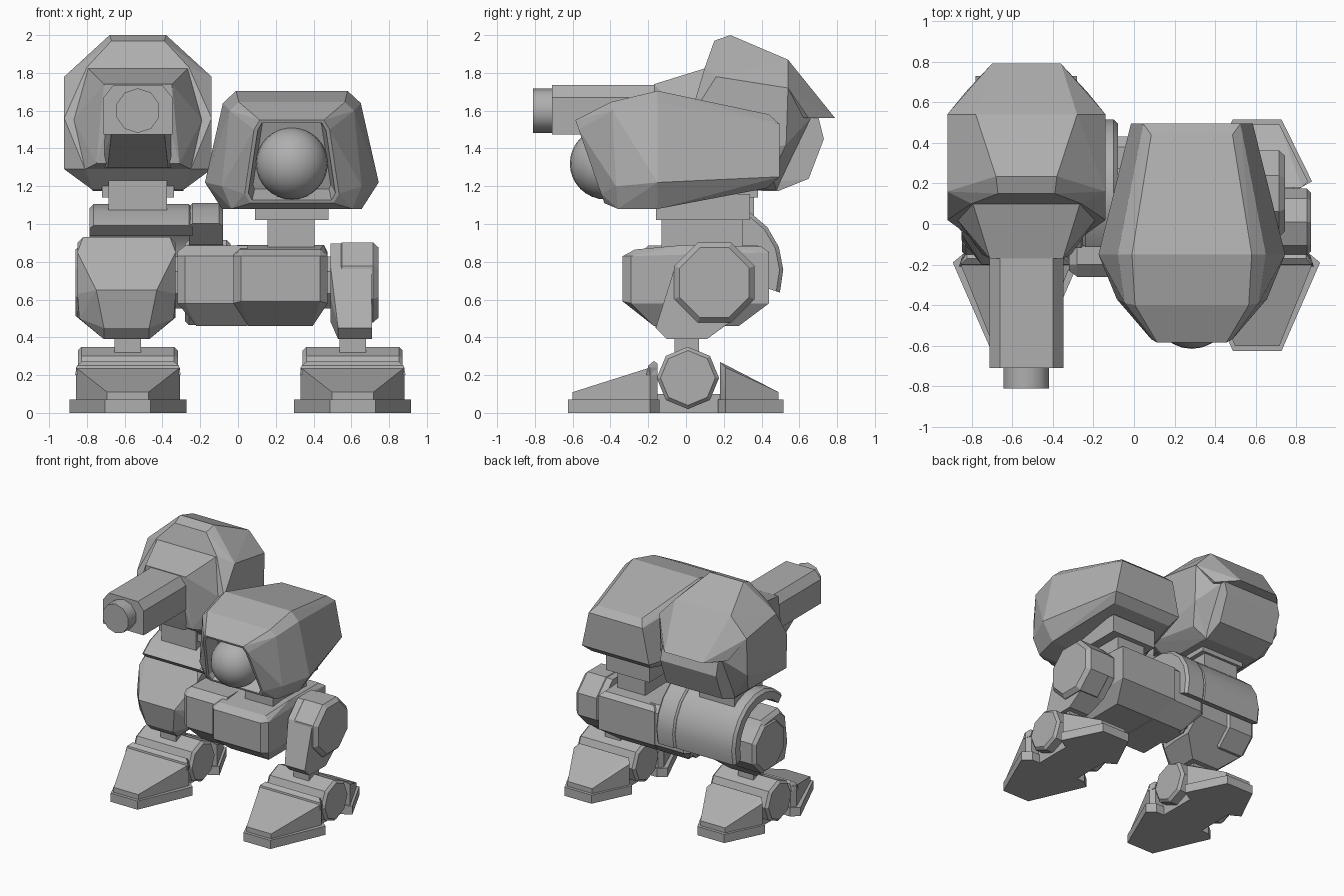
import bpy, bmesh, math
from mathutils import Vector

grey = bpy.data.materials.new("armour grey")
grey.diffuse_color = (0.43, 0.43, 0.43, 1)


def finish(name, bm):
    bmesh.ops.recalc_face_normals(bm, faces=bm.faces[:])
    me = bpy.data.meshes.new(name)
    bm.to_mesh(me)
    bm.free()
    ob = bpy.data.objects.new(name, me)
    me.materials.append(grey)
    bpy.context.collection.objects.link(ob)
    return ob


def smooth(ob, deg):
    bpy.ops.object.select_all(action='DESELECT')
    ob.select_set(True)
    bpy.context.view_layer.objects.active = ob
    bpy.ops.object.shade_smooth_by_angle(angle=math.radians(deg))


def hull_bm(pts):
    bm = bmesh.new()
    for p in pts:
        bm.verts.new(p)
    bmesh.ops.convex_hull(bm, input=bm.verts[:])
    bmesh.ops.delete(bm, geom=[v for v in bm.verts if not v.link_faces], context='VERTS')
    bmesh.ops.dissolve_limit(bm, angle_limit=math.radians(2), verts=bm.verts[:], edges=bm.edges[:])
    return bm


def hull(name, pts):
    return finish(name, hull_bm(pts))


def sym(cx, pts):
    """Mirror (half width, y, z) points about x = cx."""
    return [(cx + s * h, y, z) for h, y, z in pts for s in (-1, 1)]


def ring(x, y, z, r, n=8, phase=0.5):
    a = [2 * math.pi * (i + phase) / n for i in range(n)]
    return [(x, y + r * math.cos(t), z + r * math.sin(t)) for t in a]


def drum(name, x0, x1, y, z, r, ch, n=8, phase=0.5):
    """Chamfered prism along x."""
    hull(name, ring(x0, y, z, r - ch, n, phase) + ring(x0 + ch, y, z, r, n, phase)
         + ring(x1 - ch, y, z, r, n, phase) + ring(x1, y, z, r - ch, n, phase))


def box(name, cx, h, y0, y1, z0, z1):
    hull(name, sym(cx, [(h, y, z) for y in (y0, y1) for z in (z0, z1)]))


# feet: soles, toe wedges, heel wedges, ankle drums
for side, cx in (("left", -0.583), ("right", 0.607)):
    hull(side + "_toe_sole", sym(cx, [(h, y, z) for z in (0, 0.07) for h, y in
                                      ((0.12, -0.625), (0.31, -0.19), (0.25, -0.14))]))
    hull(side + "_toe", sym(cx, [(0.11, -0.6, 0.07), (0.11, -0.6, 0.11), (0.275, -0.19, 0.07),
                                 (0.275, -0.19, 0.24), (0.25, -0.15, 0.24), (0.25, -0.15, 0.07)]))
    hull(side + "_toe_collar", sym(cx, [(0.28, -0.21, 0.2), (0.27, -0.2, 0.25), (0.24, -0.17, 0.275),
                                        (0.26, -0.15, 0.2), (0.24, -0.15, 0.26)]))
    hull(side + "_heel_sole", sym(cx, [(h, y, z) for z in (0, 0.07) for h, y in
                                       ((0.12, 0.515), (0.27, 0.21), (0.2, 0.17))]))
    hull(side + "_heel", sym(cx, [(0.11, 0.49, 0.07), (0.11, 0.49, 0.11), (0.25, 0.21, 0.07),
                                  (0.25, 0.21, 0.24), (0.22, 0.18, 0.27), (0.2, 0.18, 0.07)]))
    box(side + "_foot_bridge", cx, 0.18, -0.17, 0.2, 0, 0.1)
    drum(side + "_ankle_drum", cx - 0.265, cx + 0.265, 0.01, 0.185, 0.165, 0.02, 8, 0)
    box(side + "_ankle_post", cx, 0.07, -0.06, 0.07, 0.3, 0.45)

# legs: hip drum blended into a tapering shin
hull("left_leg", sym(-0.59, [(0.23, 0.0, 0.93), (0.23, 0.22, 0.91), (0.26, 0.02, 0.9), (0.26, -0.05, 0.85),
                             (0.26, -0.08, 0.63), (0.16, -0.2, 0.65), (0.12, -0.16, 0.45),
                             (0.12, -0.1, 0.39), (0.12, 0.11, 0.39), (0.25, -0.06, 0.5)])
     + ring(-0.85, 0.15, 0.69, 0.2) + ring(-0.33, 0.15, 0.69, 0.2))
hull("right_leg", sym(0.62, [(0.09, -0.16, 0.45), (0.09, -0.1, 0.39), (0.09, 0.11, 0.39)])
     + ring(0.49, 0.15, 0.69, 0.225) + ring(0.705, 0.15, 0.69, 0.225))
drum("left_hip_cap", -0.86, -0.6, 0.15, 0.69, 0.215, 0.025)
drum("right_hip_cap", 0.52, 0.745, 0.15, 0.69, 0.23, 0.03)
drum("hip_axle", -0.4, 0.55, 0.15, 0.69, 0.15, 0.01)

# torso: deep right block and a set-back left block with a collar
hull("torso_front_block", sym(0.225, [
    (0.25, -0.29, 0.58), (0.25, -0.29, 0.83), (0.21, -0.335, 0.59), (0.21, -0.335, 0.83),
    (0.21, -0.27, 0.865), (0.23, 0, 0.89), (0.22, 0.4, 0.88), (0.25, 0.44, 0.85),
    (0.25, 0.44, 0.58), (0.17, 0.28, 0.46), (0.17, -0.17, 0.46)]))
hull("torso_left_block", [(x, y, z) for x, e in ((-0.32, 0.03), (-0.28, 0), (0.05, 0)) for y, z in
     ((-0.26 + e, 0.58), (-0.26 + e, 0.83), (-0.2, 0.885 - e), (0.38, 0.885 - e), (0.43 - e, 0.84),
      (0.43 - e, 0.58))] + [(x, y, 0.46) for x in (-0.22, 0.05) for y in (-0.15, 0.28)])
drum("torso_collar", -0.28, -0.04, 0.15, 0.69, 0.243, 0.02)


def shell(name, x0, x1, y, z, r0, r1, a0, a1, n):
    """Curved plate swept about the x axis."""
    bm = bmesh.new()
    rows = []
    for i in range(n + 1):
        t = math.radians(a0 + (a1 - a0) * i / n)
        rows.append([bm.verts.new((x, y + r * math.cos(t), z + r * math.sin(t)))
                     for x, r in ((x0, r0), (x0, r1 - 0.02), (x0 + 0.02, r1),
                                  (x1 - 0.02, r1), (x1, r1 - 0.02), (x1, r0))])
    for a, b in zip(rows, rows[1:]):
        for k in range(6):
            bm.faces.new((a[k], a[(k + 1) % 6], b[(k + 1) % 6], b[k]))
    bm.faces.new(rows[0])
    bm.faces.new(rows[-1])
    smooth(finish(name, bm), 25)


# curved guard over the back and top of the left hip
shell("hip_guard", -0.785, -0.24, 0.15, 0.75, 0.28, 0.36, -18, 138, 8)
shell("hip_guard_band", -0.26, -0.08, 0.15, 0.75, 0.2, 0.365, -18, 136, 8)

# right turret head with a recessed front opening and a ball
HX = 0.285
bm = hull_bm(sym(HX, [
    (0.2, 0.44, 1.58), (0.24, 0.495, 1.53), (0.3, 0.495, 1.25), (0.26, 0.43, 1.19),
    (0.295, -0.15, 1.705), (0.365, -0.15, 1.64), (0.46, -0.15, 1.22), (0.37, -0.15, 1.08),
    (0.28, -0.4, 1.645), (0.33, -0.39, 1.6), (0.37, -0.37, 1.2), (0.32, -0.36, 1.08),
    (0.17, -0.585, 1.55), (0.2, -0.568, 1.5), (0.25, -0.45, 1.16), (0.22, -0.432, 1.11)]))
bmesh.ops.recalc_face_normals(bm, faces=bm.faces[:])
front = [f for f in bm.faces if f.normal.y < -0.85 and abs(f.calc_center_median().x - HX) < 0.05]
bmesh.ops.inset_region(bm, faces=front, thickness=0.02, depth=0)
bmesh.ops.inset_region(bm, faces=front, thickness=0.025, depth=-0.12)
finish("head_shell", bm)

bm = bmesh.new()
bmesh.ops.create_uvsphere(bm, u_segments=24, v_segments=16, radius=0.19)
bmesh.ops.translate(bm, verts=bm.verts[:], vec=Vector((HX, -0.425, 1.32)))
for f in bm.faces:
    f.smooth = True
finish("eye_ball", bm)

# head mount
box("head_neck", HX - 0.005, 0.125, -0.13, 0.3, 0.85, 1.03)
box("head_neck_plate", HX, 0.195, -0.16, 0.34, 1.02, 1.16)

# left gun pod: hood with rear overhang, belly drum, tapered mantlet
GX = -0.53
hull("gun_hood", sym(GX, [
    (0.27, 0.1, 1.83), (0.34, 0.02, 1.55), (0.28, -0.06, 1.29),
    (0.14, 0.15, 1.97), (0.15, 0.235, 2.0), (0.39, 0.16, 1.78), (0.39, 0.02, 1.56), (0.39, 0.03, 1.29),
    (0.24, 0.05, 1.18), (0.25, 0.54, 1.87), (0.39, 0.54, 1.72), (0.39, 0.53, 1.42), (0.34, 0.45, 1.26),
    (0.24, 0.48, 1.18), (0.25, 0.66, 1.56)]))
hull("gun_hood_overhang", sym(GX, [(0.25, 0.54, 1.87), (0.17, 0.79, 1.56), (0.3, 0.65, 1.56),
                                   (0.39, 0.54, 1.72), (0.25, 0.4, 1.6)]))
hull("gun_belly", sym(GX, [(0.25, 0.7, 1.57), (0.25, 0.73, 1.45), (0.25, 0.65, 1.24),
                           (0.24, 0.49, 1.175), (0.24, 0.05, 1.18), (0.25, 0.2, 1.57)]))
hull("gun_mantlet", sym(GX, [(0.18, -0.17, 1.74), (0.18, -0.17, 1.47), (0.27, 0.12, 1.83),
                             (0.34, 0.02, 1.55), (0.28, -0.06, 1.29), (0.22, -0.15, 1.32)]))
hull("gun_chin", sym(GX, [(0.14, -0.48, 1.48), (0.17, -0.15, 1.6), (0.16, -0.16, 1.3),
                          (0.2, 0.05, 1.29), (0.2, 0.05, 1.6)]))
hull("gun_barrel", sym(GX, [(h, y, z) for y in (-0.71, 0.0) for h, z in
                            ((0.13, 1.735), (0.182, 1.67), (0.182, 1.475))]))

pts = []
for i in range(10):
    t = 2 * math.pi * (i + 0.5) / 10
    pts += [(GX + 0.118 * math.cos(t), y, 1.6 + 0.118 * math.sin(t)) for y in (-0.81, -0.68)]
smooth(hull("gun_muzzle", pts), 40)

# gun mount
box("gun_neck", GX, 0.155, 0.0, 0.36, 1.02, 1.25)
box("gun_neck_plate", GX, 0.19, 0.02, 0.38, 1.14, 1.2)
